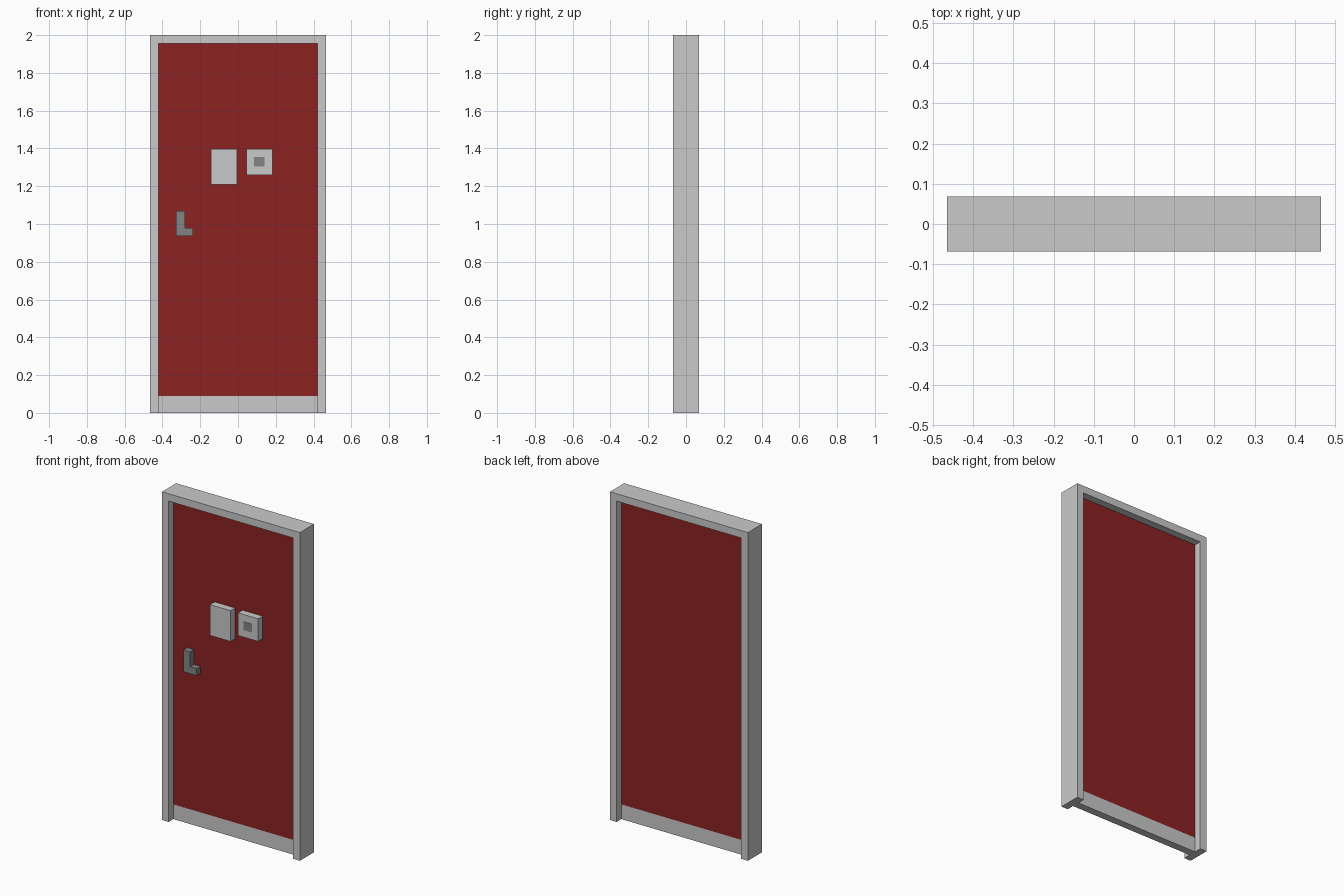
import bpy, bmesh

if "Cube" in bpy.data.objects:
    bpy.data.objects.remove(bpy.data.objects["Cube"])


def material(name, rgb):
    m = bpy.data.materials.new(name)
    m.diffuse_color = (*rgb, 1)
    m.use_nodes = True
    m.node_tree.nodes["Principled BSDF"].inputs["Base Color"].default_value = m.diffuse_color
    return m


GREY = material("light_grey", (0.59, 0.59, 0.59))
RED = material("dark_red", (0.265, 0.016, 0.016))
DARK = material("dark_grey", (0.23, 0.23, 0.23))


def finish(bm, name, mats):
    bmesh.ops.recalc_face_normals(bm, faces=bm.faces)
    me = bpy.data.meshes.new(name)
    bm.to_mesh(me)
    bm.free()
    for m in mats:
        me.materials.append(m)
    ob = bpy.data.objects.new(name, me)
    bpy.context.collection.objects.link(ob)
    return ob


def extrude_outline(pts, y0, y1):
    """Solid from an x-z outline, running from y0 to y1."""
    bm = bmesh.new()
    face = bm.faces.new([bm.verts.new((x, y0, z)) for x, z in pts])
    ext = bmesh.ops.extrude_face_region(bm, geom=[face], use_keep_orig=True)
    new = [v for v in ext["geom"] if isinstance(v, bmesh.types.BMVert)]
    bmesh.ops.translate(bm, verts=new, vec=(0, y1 - y0, 0))
    return bm


def rect(x0, x1, z0, z1):
    return [(x0, z0), (x1, z0), (x1, z1), (x0, z1)]


W, D, IN, TOP = 0.465, 0.068, 0.42, 1.955   # frame half width, half depth, opening
T = 0.023                                   # half thickness of the door leaf

# Door frame: two jambs and a head in one profile
frame = [(-W, 0), (-IN, 0), (-IN, TOP), (IN, TOP), (IN, 0), (W, 0), (W, 2), (-W, 2)]
finish(extrude_outline(frame, -D, D), "door_frame", [GREY])

# Door leaf, with a grey kick band at the bottom of both sides
bm = extrude_outline(rect(-IN, IN, 0, TOP), -T, T)
bmesh.ops.bisect_plane(bm, geom=bm.verts[:] + bm.edges[:] + bm.faces[:],
                       plane_co=(0, 0, 0.09), plane_no=(0, 0, 1))
for f in bm.faces:
    f.material_index = 1 if f.calc_center_median().z < 0.09 else 0
finish(bm, "door_leaf", [RED, GREY])

# Boxes on the front of the door
F = -0.066
finish(extrude_outline(rect(-0.143, -0.004, 1.21, 1.398), F, -T), "notice_box", [GREY])
finish(extrude_outline(rect(0.046, 0.182, 1.26, 1.398), F, -T), "viewer_box", [GREY])
finish(extrude_outline(rect(0.086, 0.141, 1.304, 1.355), F - 0.002, F), "viewer_window", [DARK])

# L-shaped handle
handle = [(-0.327, 0.937), (-0.237, 0.937), (-0.237, 0.98),
          (-0.281, 0.98), (-0.281, 1.07), (-0.327, 1.07)]
finish(extrude_outline(handle, -0.06, -T), "door_handle", [DARK])
